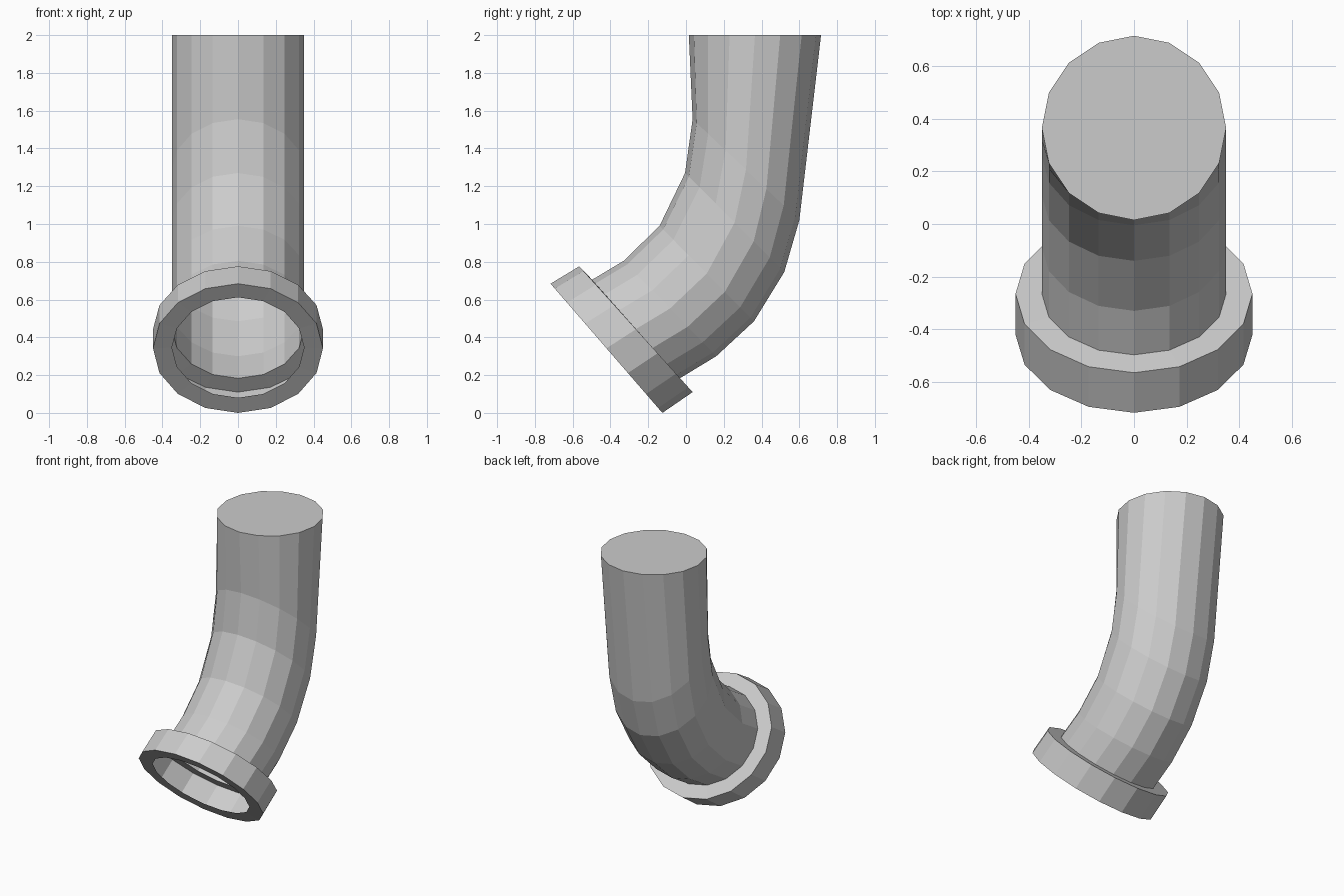
import bpy, bmesh, math

if "Cube" in bpy.data.objects:
    bpy.data.objects.remove(bpy.data.objects["Cube"])

SIDES = 16


def ring(bm, inner, outer, rx):
    """Elliptical loop; inner and outer are its (y, z) extremes, rx its half width."""
    cy, cz = (inner[0] + outer[0]) / 2, (inner[1] + outer[1]) / 2
    ey, ez = inner[0] - cy, inner[1] - cz
    loop = []
    for i in range(SIDES):
        a = 2 * math.pi * i / SIDES
        loop.append(bm.verts.new((rx * math.sin(a),
                                  cy + ey * math.cos(a),
                                  cz + ez * math.cos(a))))
    return loop


def loft(name, rings, cap_end=False):
    bm = bmesh.new()
    loops = [ring(bm, *r) for r in rings]
    for a, b in zip(loops, loops[1:]):
        for i in range(SIDES):
            j = (i + 1) % SIDES
            bm.faces.new((a[i], a[j], b[j], b[i]))
    if cap_end:
        bm.faces.new(loops[-1])
    bmesh.ops.recalc_face_normals(bm, faces=bm.faces[:])
    mesh = bpy.data.meshes.new(name)
    bm.to_mesh(mesh)
    bm.free()
    obj = bpy.data.objects.new(name, mesh)
    bpy.context.collection.objects.link(obj)
    return obj


# Bent pipe, from the flange up to the closed top
R = 0.35
loft("bent_pipe", [
    ((-0.497, 0.705), (-0.033, 0.183), R),
    ((-0.33, 0.805), (0.16, 0.30), R),
    ((-0.14, 0.99), (0.36, 0.485), R),
    ((-0.005, 1.27), (0.52, 0.745), R),
    ((0.035, 1.555), (0.60, 1.02), R),
    ((0.015, 2.0), (0.715, 2.0), R),
], cap_end=True)

# Hollow flange: back face, rim wall and front lip
loft("flange", [
    ((-0.497, 0.705), (-0.033, 0.183), R),
    ((-0.565, 0.776), (0.035, 0.11), 0.45),
    ((-0.717, 0.684), (-0.125, 0.0), 0.45),
    ((-0.651, 0.612), (-0.191, 0.08), R),
])
